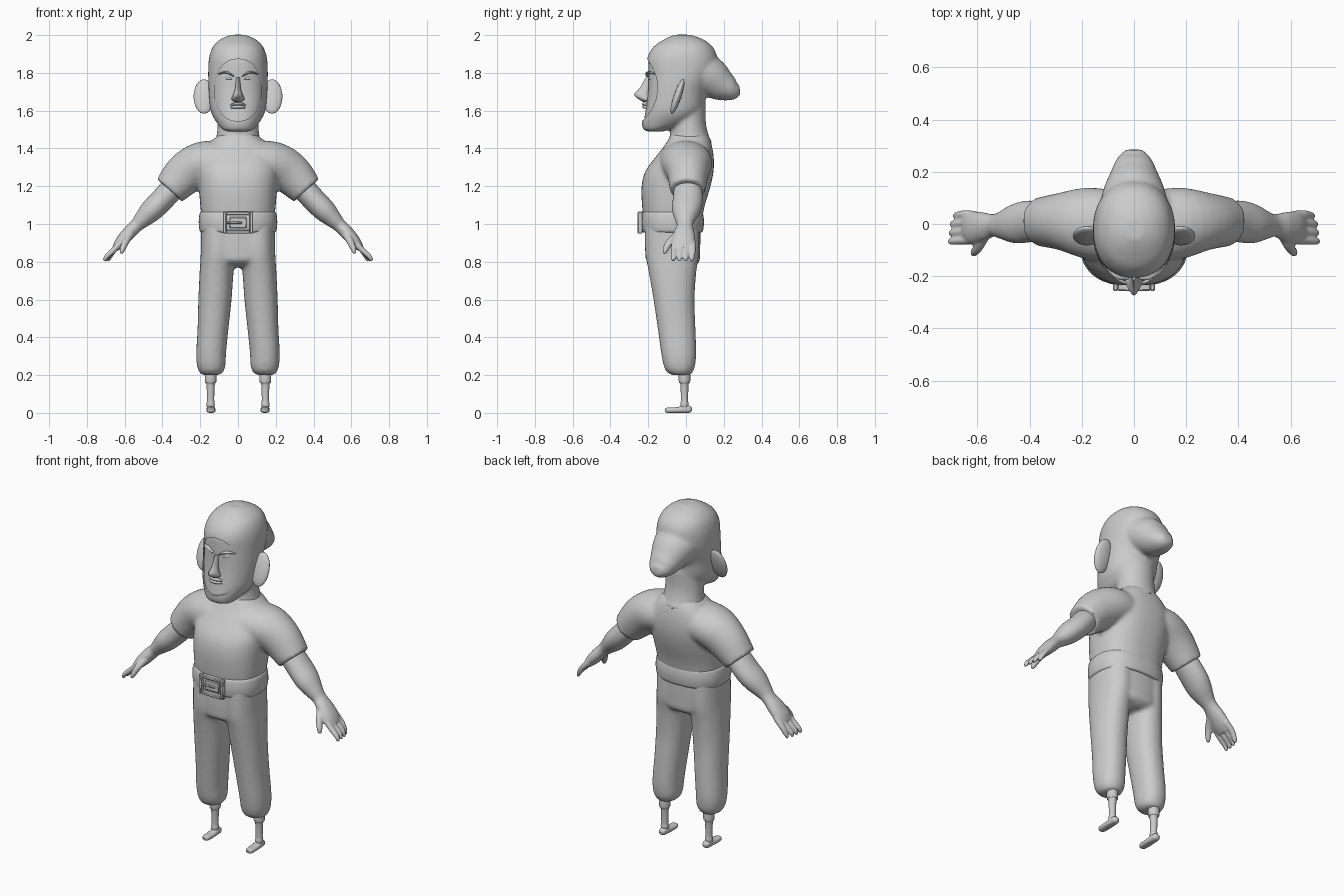
import bpy, bmesh, math
from mathutils import Vector, Matrix

if "Cube" in bpy.data.objects:
    bpy.data.objects.remove(bpy.data.objects["Cube"])

grey = bpy.data.materials.new("plain_grey")
grey.diffuse_color = (0.6, 0.6, 0.6, 1)
grey.use_nodes = True
grey.node_tree.nodes["Principled BSDF"].inputs["Base Color"].default_value = grey.diffuse_color
X, Y, Z = Vector((1, 0, 0)), Vector((0, 1, 0)), Vector((0, 0, 1))


def smooth_rows(rows, steps=4):
    """Catmull-Rom resampling of loft stations."""
    out, n = [], len(rows)
    for i in range(n - 1):
        p = [rows[max(i - 1, 0)], rows[i], rows[i + 1], rows[min(i + 2, n - 1)]]
        for k in range(steps):
            t = k / steps
            out.append([0.5 * (2 * b + (c - a) * t + (2 * a - 5 * b + 4 * c - d) * t * t
                               + (3 * b - a - 3 * c + d) * t ** 3) for a, b, c, d in zip(*p)])
    return out + [list(rows[-1])]


def loft(bm, rows, ref=None, power=2.0, n=32, side=1):
    """Stations (x, y, z, a, b); horizontal rings, or rings across the path when ref is given."""
    rows = smooth_rows(rows)
    pts = [Vector((r[0] * side, r[1], r[2])) for r in rows]
    rings = []
    for i, (c, r) in enumerate(zip(pts, rows)):
        u, v = X, Y
        if ref:
            t = (pts[min(i + 1, len(pts) - 1)] - pts[max(i - 1, 0)]).normalized()
            u = (ref - t * ref.dot(t)).normalized()
            v = t.cross(u)
        ring = []
        for k in range(n):
            w = 2 * math.pi * k / n
            cu, sv = [math.copysign(abs(f) ** (2 / power), f) for f in (math.cos(w), math.sin(w))]
            ring.append(bm.verts.new(c + u * cu * max(r[3], .002) + v * sv * max(r[4], .002)))
        rings.append(ring)
    for lo, hi in zip(rings, rings[1:]):
        for k in range(n):
            bm.faces.new((lo[k], lo[(k + 1) % n], hi[(k + 1) % n], hi[k]))
    bm.faces.new(rings[0][::-1])
    bm.faces.new(rings[-1])


def body(rows, x=0):
    """(z, front y, back y, half width) to loft stations."""
    return [(x, (f + b) / 2, z, w, (b - f) / 2) for z, f, b, w in rows]


def finish(name, bm, voxel=0, bevel=0, cutter=None):
    bmesh.ops.recalc_face_normals(bm, faces=bm.faces)
    me = bpy.data.meshes.new(name)
    bm.to_mesh(me)
    bm.free()
    me.materials.append(grey)
    ob = bpy.data.objects.new(name, me)
    bpy.context.collection.objects.link(ob)
    if voxel:
        m = ob.modifiers.new("blend", 'REMESH')
        m.mode, m.voxel_size = 'VOXEL', voxel
        m = ob.modifiers.new("relax", 'SMOOTH')
        m.factor, m.iterations = 0.5, 4
    if bevel:
        ob.modifiers.new("bevel", 'BEVEL').width = bevel
    if cutter:
        m = ob.modifiers.new("opening", 'BOOLEAN')
        m.operation, m.object, m.solver = 'DIFFERENCE', cutter, 'EXACT'
    bpy.ops.object.select_all(action='DESELECT')
    ob.select_set(True)
    bpy.context.view_layer.objects.active = ob
    if ob.modifiers:
        bpy.ops.object.convert(target='MESH')
    bpy.ops.object.shade_smooth_by_angle(angle=math.radians(40))
    return ob


def box(bm, c, s):
    bmesh.ops.create_cube(bm, size=1, matrix=Matrix.Translation(c) @ Matrix.Diagonal((*s, 1)))


# Hood: skull, rear hair bulge and neck blended, with an oval face opening
bm = bmesh.new()
loft(bm, [(0, -.4, 1.709, .124, .164), (0, -.25, 1.709, .124, .164), (0, -.1, 1.709, .124, .164)],
     ref=X, power=2.25, n=48)
opening = finish("face_opening_cutter", bm)
opening.hide_render = True
opening.hide_set(True)

head = [(1.49, -.20, -.12, .05), (1.50, -.225, -.09, .08), (1.54, -.235, .03, .115),
        (1.60, -.225, .09, .145), (1.70, -.212, .11, .155), (1.80, -.21, .16, .158),
        (1.88, -.205, .165, .153), (1.94, -.17, .14, .132), (1.98, -.11, .085, .09),
        (2.002, -.06, .02, .035)]
bm = bmesh.new()
loft(bm, body(head), power=2.15, n=40)
loft(bm, [(0, .03, 1.82, .14, .12), (0, .12, 1.78, .12, .11), (0, .19, 1.735, .092, .085),
          (0, .25, 1.71, .066, .056), (0, .285, 1.71, .032, .026)], ref=X)
loft(bm, body([(1.43, -.10, .14, .125), (1.47, -.085, .12, .113), (1.54, -.08, .105, .108),
               (1.64, -.07, .105, .105)]))
finish("hood_and_neck", bm, voxel=.01, cutter=opening)

# Face set slightly inside the opening
bm = bmesh.new()
loft(bm, body([(z, f + .011, b - .03, w - .012) for z, f, b, w in head[2:8]]), power=2.3, n=40)
finish("face", bm)

# Nose, lips, brows and eyes
bm = bmesh.new()
loft(bm, body([(1.645, -.225, -.18, .016), (1.66, -.25, -.18, .034), (1.685, -.275, -.18, .026),
               (1.72, -.245, -.18, .015), (1.775, -.215, -.18, .01)]), power=1.5, n=16)
finish("nose", bm)
bm = bmesh.new()
for z, r in ((1.633, .008), (1.618, .009)):
    loft(bm, [(-.042, -.198, z - .004, .003, .003), (-.018, -.217, z + .002, r, .012),
              (.018, -.217, z + .002, r, .012), (.042, -.198, z - .004, .003, .003)], ref=Z, n=12)
finish("lips", bm)
bm = bmesh.new()
for s in (1, -1):
    loft(bm, [(.022, -.203, 1.782, .004, .01), (.06, -.198, 1.803, .006, .014),
              (.1, -.165, 1.795, .003, .008)], ref=Z, n=12, side=s)
finish("brows", bm)
bm = bmesh.new()
for s in (1, -1):
    loft(bm, [(.032, -.194, 1.768, .003, .004), (.06, -.186, 1.772, .008, .006),
              (.09, -.165, 1.77, .003, .004)], ref=Z, n=12, side=s)
finish("eyes", bm)

# Ears: thin tilted discs
bm = bmesh.new()
for s in (1, -1):
    bmesh.ops.create_uvsphere(bm, u_segments=24, v_segments=16, radius=1, matrix=(
        Matrix.Translation((s * .18, -.045, 1.675)) @ Matrix.Rotation(-.33, 4, 'X')
        @ Matrix.Diagonal((.055, .021, .096, 1))))
finish("ears", bm)

# Shirt: torso with short sleeves
bm = bmesh.new()
loft(bm, body([(1.0, -.222, .08, .19), (1.1, -.233, .10, .2), (1.2, -.235, .13, .208),
               (1.28, -.215, .146, .214), (1.35, -.165, .147, .21), (1.41, -.118, .138, .17),
               (1.45, -.092, .125, .128), (1.475, -.08, .11, .1)]), power=2.4, n=40)
for s in (1, -1):
    loft(bm, [(.08, -.01, 1.33, .14, .11), (.19, .005, 1.32, .135, .115),
              (.28, .01, 1.265, .11, .112), (.362, .008, 1.178, .093, .09)], ref=Y, side=s)
finish("shirt", bm, voxel=.011)

# Arms: forearm, palm, four fingers and a thumb
for s, label in ((1, "left"), (-1, "right")):
    bm = bmesh.new()
    loft(bm, [(.31, .01, 1.23, .07, .065), (.40, .01, 1.13, .08, .063), (.46, 0, 1.07, .074, .06),
              (.51, -.005, 1.02, .052, .045), (.54, -.005, .99, .043, .036),
              (.58, -.01, .95, .056, .036), (.62, -.014, .905, .062, .031),
              (.647, -.014, .872, .05, .02)], ref=Y, side=s)
    for y, tip in ((.036, 0), (.004, .012), (-.029, .015), (-.062, .018)):
        loft(bm, [(.615, y, .905, .016, .016), (.655, y, .865, .017, .016),
                  (.68 + tip, y - .004, .825, .014, .013),
                  (.688 + tip, y - .006, .802, .008, .008)], ref=Y, n=14, side=s)
    loft(bm, [(.57, -.035, .95, .022, .024), (.595, -.085, .905, .02, .019),
              (.612, -.108, .865, .016, .015), (.618, -.115, .842, .008, .008)],
         ref=Y, n=14, side=s)
    finish(label + "_arm", bm, voxel=.006)

# Trousers: hips and two baggy legs
bm = bmesh.new()
loft(bm, body([(.77, -.13, .03, .08), (.80, -.205, .07, .165), (.86, -.216, .075, .193),
               (.93, -.217, .076, .195), (1.01, -.217, .076, .193)]), power=2.4, n=40)
legs = [(.2, .145, .04, -.07, .018), (.215, .142, .062, -.1, .035), (.25, .142, .075, -.118, .048),
        (.32, .142, .079, -.132, .054), (.45, .132, .082, -.15, .05), (.6, .122, .088, -.172, .045),
        (.75, .113, .09, -.198, .055), (.85, .102, .095, -.216, .07), (1.0, .1, .095, -.217, .07)]
for s in (1, -1):
    loft(bm, [(x, (f + b) / 2, z, w, (b - f) / 2) for z, x, w, f, b in legs],
         power=2.2, side=s)
finish("trousers", bm, voxel=.011)

# Belt with a rounded edge
bm = bmesh.new()
loft(bm, body([(z, -.224 - e, .08 + e, .193 + e) for z, e in
               ((.955, 0), (.965, .01), (1.01, .015), (1.055, .01), (1.066, 0))]),
     power=2.4, n=48)
finish("belt", bm)

# Buckle: frame, inner plate and prong
bm = bmesh.new()
for s in (1, -1):
    box(bm, (s * .071, -.243, 1.007), (.018, .026, .116))
    box(bm, (0, -.243, 1.007 + s * .049), (.126, .026, .018))
box(bm, (0, -.24, 1.007), (.09, .012, .058))
box(bm, (-.02, -.246, 1.007), (.085, .014, .012))
finish("buckle", bm, bevel=.004)

# Lower legs: sock cuff, thin shin and small shoe
for s, label in ((1, "left"), (-1, "right")):
    bm = bmesh.new()
    loft(bm, [(.145, -.008, z, r, r) for z, r in
              ((.02, .018), (.045, .022), (.07, .019), (.15, .022), (.16, .029), (.18, .031),
               (.215, .03))], n=20, side=s)
    finish(label + "_shin", bm)
    bm = bmesh.new()
    loft(bm, [(.143, -.112, .013, .01, .008), (.143, -.098, .014, .021, .014),
              (.143, -.05, .015, .024, .015), (.143, 0, .02, .022, .02),
              (.143, .022, .018, .019, .017), (.143, .031, .016, .008, .008)],
         ref=X, power=2.6, n=20, side=s)
    finish(label + "_shoe", bm)
